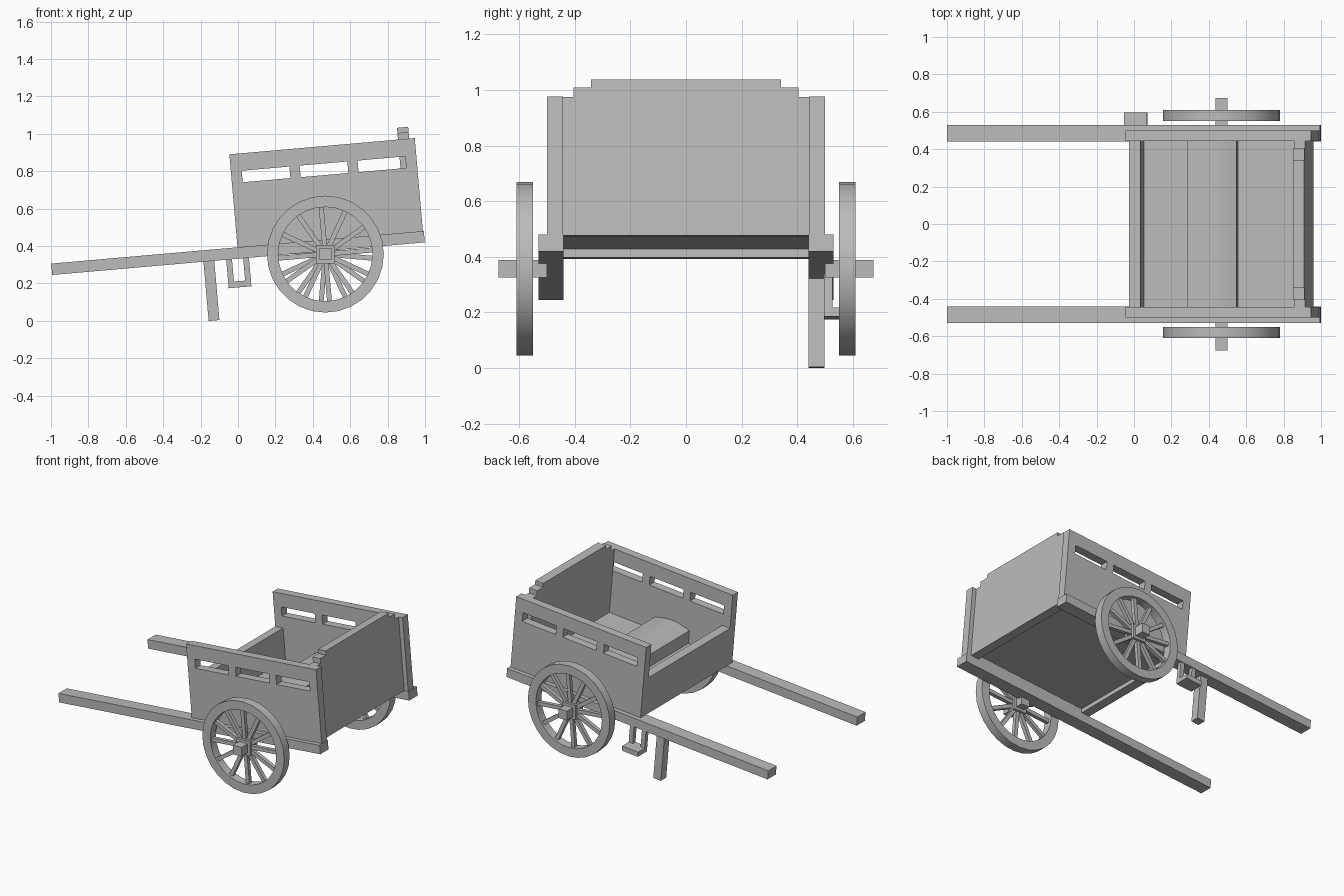
import bpy, bmesh, math
from mathutils import Matrix, Vector

if "Cube" in bpy.data.objects:
    bpy.data.objects.remove(bpy.data.objects["Cube"], do_unlink=True)

wood = bpy.data.materials.new("grey wood")
wood.use_nodes = True
wood.diffuse_color = (0.5, 0.5, 0.5, 1)
wood.node_tree.nodes["Principled BSDF"].inputs["Base Color"].default_value = (0.5, 0.5, 0.5, 1)

# The cart rests nose-down on its leg, so the body is built level and then tilted
TILT = Matrix.Translation((0, 0, 0.3625)) @ Matrix.Rotation(math.radians(-5), 4, 'Y')
LEVEL = Matrix.Identity(4)


def finish(name, bm, matrix=TILT, smooth=None):
    bm.transform(matrix)
    bmesh.ops.recalc_face_normals(bm, faces=bm.faces)
    mesh = bpy.data.meshes.new(name)
    bm.to_mesh(mesh)
    bm.free()
    mesh.materials.append(wood)
    obj = bpy.data.objects.new(name, mesh)
    bpy.context.collection.objects.link(obj)
    if smooth:
        bpy.ops.object.select_all(action='DESELECT')
        obj.select_set(True)
        bpy.context.view_layer.objects.active = obj
        bpy.ops.object.shade_smooth_by_angle(angle=math.radians(smooth))
    return obj


def add_box(bm, x, y, z, matrix=LEVEL):
    size = Vector((x[1] - x[0], y[1] - y[0], z[1] - z[0]))
    mid = Vector((sum(x), sum(y), sum(z))) / 2
    m = matrix @ Matrix.Translation(mid) @ Matrix.Diagonal((*size, 1))
    bmesh.ops.create_cube(bm, size=1, matrix=m)


def box(name, x, y, z, matrix=TILT, smooth=None):
    bm = bmesh.new()
    add_box(bm, x, y, z)
    return finish(name, bm, matrix, smooth)


def prism(name, points, depth, matrix=TILT, smooth=None):
    """Extrude a closed outline of 3D points along the depth vector."""
    bm = bmesh.new()
    face = bm.faces.new([bm.verts.new(p) for p in points])
    new = bmesh.ops.extrude_face_region(bm, geom=[face])["geom"]
    bmesh.ops.translate(bm, vec=depth, verts=[v for v in new if isinstance(v, bmesh.types.BMVert)])
    return finish(name, bm, matrix, smooth)


def side_panel(name, y):
    """Panel with three slots, made as a grid with cells left out."""
    us = [0, 0.058, 0.314, 0.369, 0.625, 0.68, 0.936, 0.995]
    ws = [0.03, 0.375, 0.437, 0.53]
    bm = bmesh.new()
    grid = [[bm.verts.new((u, y, w)) for w in ws] for u in us]
    for i in range(len(us) - 1):
        for j in range(len(ws) - 1):
            if not (j == 1 and i % 2 == 1):
                bm.faces.new((grid[i][j], grid[i + 1][j], grid[i + 1][j + 1], grid[i][j + 1]))
    new = bmesh.ops.extrude_face_region(bm, geom=bm.faces[:])["geom"]
    bmesh.ops.translate(bm, vec=(0, 0.057, 0), verts=[v for v in new if isinstance(v, bmesh.types.BMVert)])
    finish(name, bm)


def wheel(label, side):
    center = Matrix.Translation((0.467, side * 0.58, 0.357))
    # Rim: a rectangular section swept round the axle
    bm = bmesh.new()
    section = [(0.252, -0.03), (0.3125, -0.03), (0.3125, 0.03), (0.252, 0.03)]
    verts = [bm.verts.new((r, y, 0)) for r, y in section]
    edges = [bm.edges.new((verts[i], verts[i - 1])) for i in range(4)]
    bmesh.ops.spin(bm, geom=verts + edges, cent=(0, 0, 0), axis=(0, 1, 0),
                   angle=math.tau, steps=28, use_merge=True)
    bmesh.ops.remove_doubles(bm, verts=bm.verts, dist=0.0001)
    finish(label + "_wheel_rim", bm, center, 30)
    # Spokes
    bm = bmesh.new()
    for k in range(12):
        turn = Matrix.Rotation(math.radians(30 * k + 5 * side), 4, 'Y')
        add_box(bm, (-0.013, 0.013), (-0.013, 0.013), (0.03, 0.256), turn)
    finish(label + "_wheel_spokes", bm, center)
    # Hub and axle stub
    box(label + "_wheel_hub", (-0.05, 0.05), (-0.03, 0.03), (-0.05, 0.05), center)
    box(label + "_axle_stub", (0.435, 0.499), sorted((side * 0.5, side * 0.675)),
        (0.325, 0.389), LEVEL)


# Shafts, side panels and wheels
for label, side in (("front", -1), ("back", 1)):
    box(label + "_shaft", (-1, 1), sorted((side * 0.44, side * 0.53)), (-0.03, 0.031))
    side_panel(label + "_side_panel", 0.443 if side > 0 else -0.5)
    wheel(label, side)

# Cart bed: floor, low board, tall stepped board and arched axle cover
box("floor", (0.03, 0.93), (-0.444, 0.444), (0.06, 0.08))
box("low_board", (0, 0.06), (-0.444, 0.444), (0.03, 0.295))
half = [(0.444, 0.03), (0.444, 0.53), (0.405, 0.53), (0.405, 0.565), (0.342, 0.565), (0.342, 0.593)]
outline = half + [(-y, w) for y, w in reversed(half)]
prism("tall_board", [(0.905, y, w) for y, w in outline], (0.06, 0, 0))
arch = [(0.3 + 0.265 * t / 8, -0.444, 0.17 + 0.025 * math.sin(math.pi * t / 8)) for t in range(9)]
prism("axle_cover", [(0.3, -0.444, 0.07)] + arch + [(0.565, -0.444, 0.07)], (0, 0.888, 0), TILT, 30)

# Prop leg and hanging step under the back shaft
box("prop_leg", (-0.188, -0.13), (0.44, 0.498), (-0.348, -0.02))
box("step_tread", (-0.066, 0.056), (0.497, 0.597), (-0.183, -0.15))
for i, u in enumerate((-0.066, 0.025)):
    box(f"step_hanger_{i + 1}", (u, u + 0.031), (0.497, 0.526), (-0.152, -0.02))
